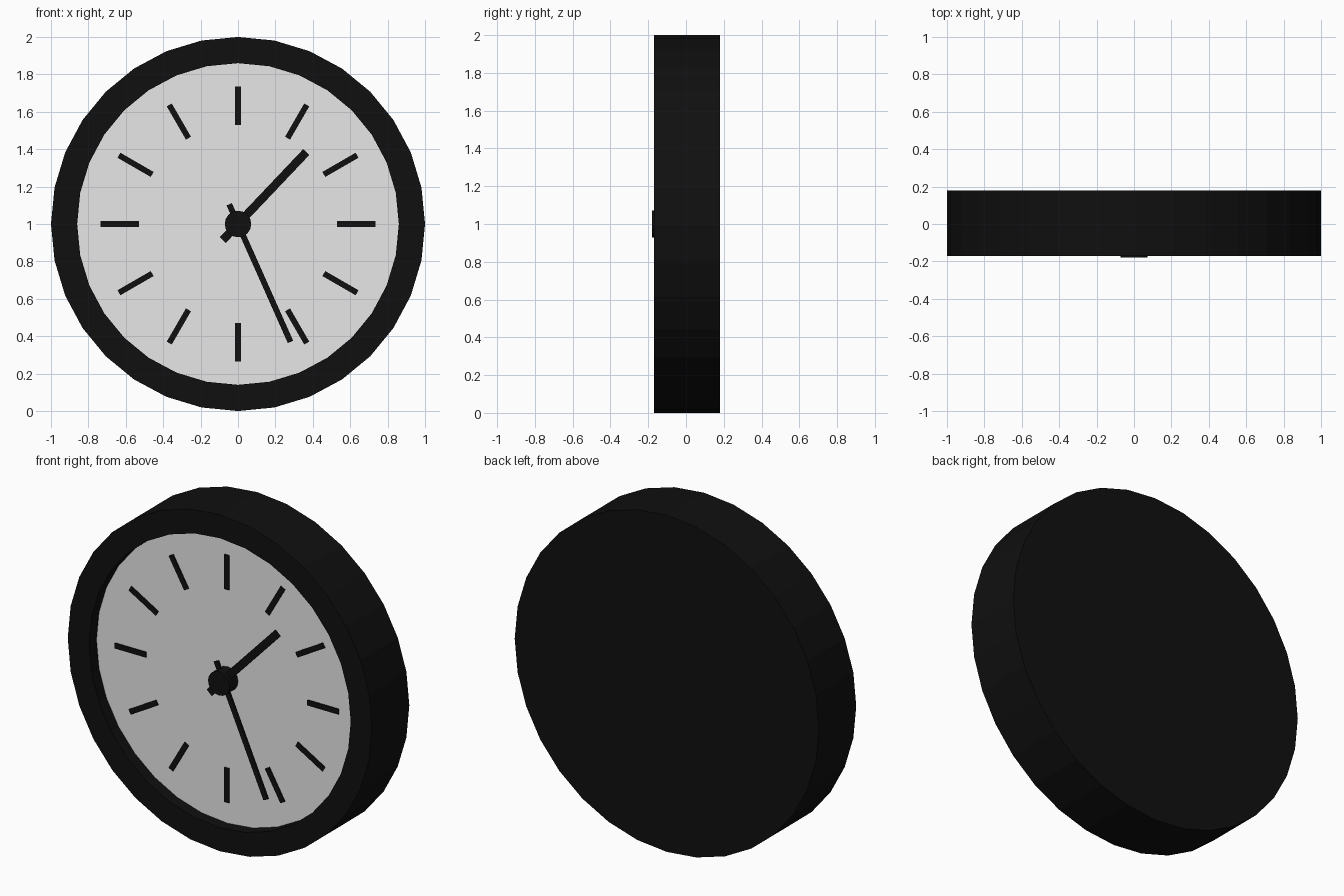
import bpy, bmesh, math
from mathutils import Matrix, Vector

if "Cube" in bpy.data.objects:
    bpy.data.objects.remove(bpy.data.objects["Cube"])

CENTRE = Vector((0, 0, 1))


def material(name, rgb):
    m = bpy.data.materials.new(name)
    m.diffuse_color = (*rgb, 1)
    m.use_nodes = True
    m.node_tree.nodes["Principled BSDF"].inputs["Base Color"].default_value = m.diffuse_color
    return m


BLACK = material("black", (0.005, 0.005, 0.005))
PALE = material("pale_grey", (0.8, 0.8, 0.8))


def finish(bm, name, mat):
    bmesh.ops.recalc_face_normals(bm, faces=bm.faces)
    me = bpy.data.meshes.new(name)
    bm.to_mesh(me)
    bm.free()
    me.materials.append(mat)
    ob = bpy.data.objects.new(name, me)
    ob.location = CENTRE
    bpy.context.collection.objects.link(ob)
    return ob


def lathe(name, profile, sides, mat):
    """Rings of (radius, y) around the y axis, capped at both ends."""
    bm = bmesh.new()
    rings = []
    for r, y in profile:
        rings.append([bm.verts.new((r * math.sin(2 * math.pi * i / sides), y,
                                    r * math.cos(2 * math.pi * i / sides)))
                      for i in range(sides)])
    for a, b in zip(rings, rings[1:]):
        for i in range(sides):
            j = (i + 1) % sides
            bm.faces.new((a[i], a[j], b[j], b[i]))
    bm.faces.new(rings[0])
    bm.faces.new(rings[-1])
    return finish(bm, name, mat)


def bar(name, angle, r0, r1, width, y0, y1):
    """Box along a clock direction, angle in degrees clockwise from twelve."""
    bm = bmesh.new()
    bmesh.ops.create_cube(bm, size=1)
    bm.transform(Matrix.Rotation(math.radians(angle), 4, 'Y')
                 @ Matrix.Translation((0, (y0 + y1) / 2, (r0 + r1) / 2))
                 @ Matrix.Diagonal((width, y1 - y0, r1 - r0, 1)))
    return finish(bm, name, BLACK)


# case: solid back with raised rim around a recess
lathe("case", [(1, 0.18), (1, -0.17), (0.86, -0.17), (0.86, -0.09)], 32, BLACK)

# dial
lathe("dial", [(0.86, -0.09), (0.86, -0.10)], 32, PALE)

# hour marks
for h in range(12):
    bar(f"hour_mark_{h + 1}", 30 * (h + 1), 0.53, 0.735, 0.031, -0.108, -0.099)

# hands and centre hub
bar("minute_hand", 156, -0.115, 0.69, 0.031, -0.142, -0.130)
bar("hour_hand", 43.5, -0.118, 0.53, 0.045, -0.155, -0.143)
lathe("hub", [(0.071, -0.099), (0.071, -0.18)], 16, BLACK)
